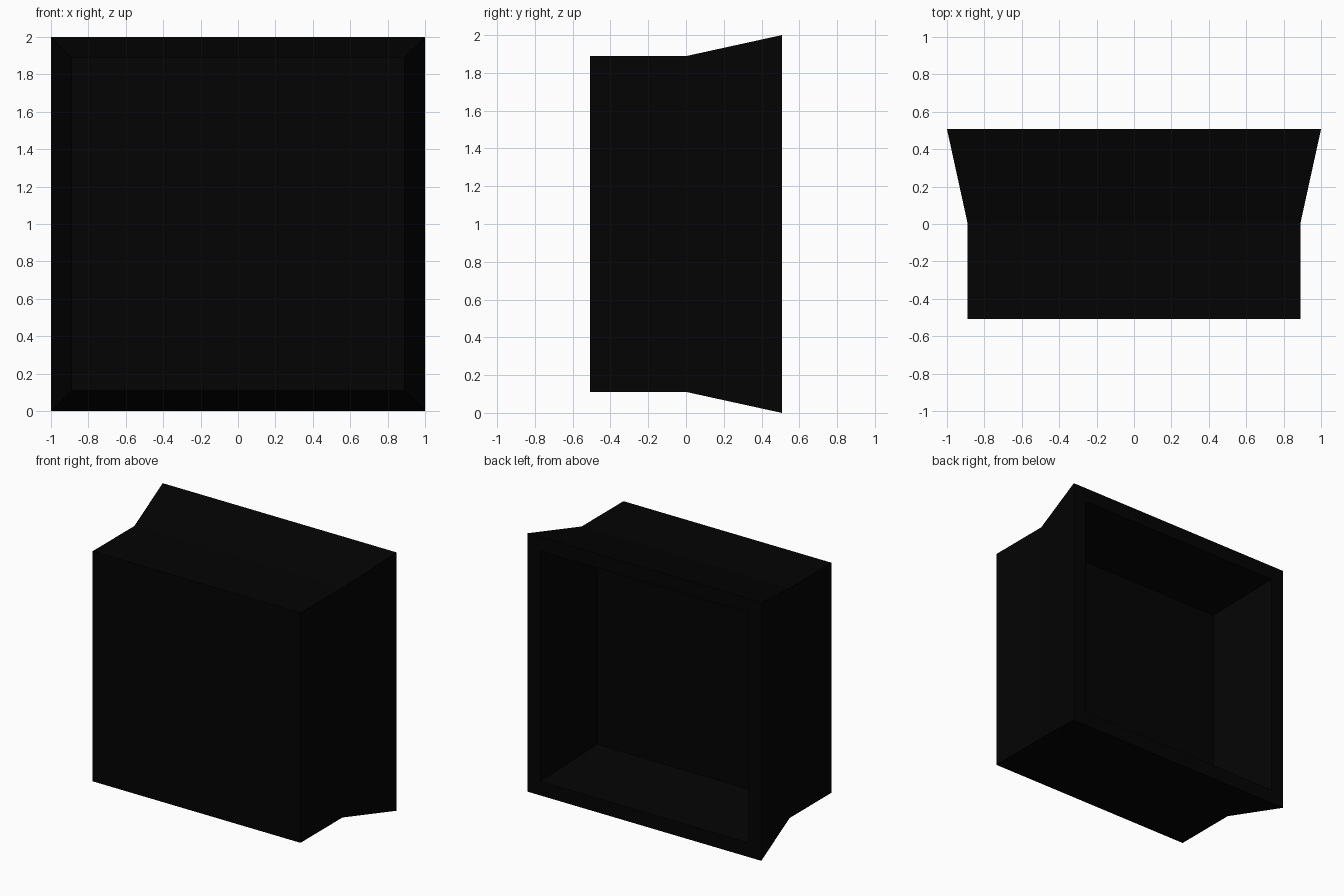
import bpy, bmesh

if "Cube" in bpy.data.objects:
    bpy.data.objects.remove(bpy.data.objects["Cube"])

# One near-black colour
mat = bpy.data.materials.new("matte black")
mat.diffuse_color = (0.001, 0.001, 0.001, 1)
mat.use_nodes = True
mat.node_tree.nodes["Principled BSDF"].inputs["Base Color"].default_value = mat.diffuse_color

# Square rings (y, half width), from the front panel, out over the flare,
# across the rear rim and into the tapering recess
RINGS = [(-0.507, 0.89), (0.005, 0.89), (0.507, 1.0), (0.507, 0.89), (-0.02, 0.775)]

bm = bmesh.new()
loops = []
for y, h in RINGS:
    loops.append([bm.verts.new((sx * h, y, 1 + sz * h))
                  for sx, sz in ((-1, -1), (1, -1), (1, 1), (-1, 1))])

# Side walls between consecutive rings
for a, b in zip(loops, loops[1:]):
    for i in range(4):
        j = (i + 1) % 4
        bm.faces.new((a[i], a[j], b[j], b[i]))

# Front panel and recessed rear panel
bm.faces.new(loops[0])
bm.faces.new(loops[-1])
bmesh.ops.recalc_face_normals(bm, faces=bm.faces)

mesh = bpy.data.meshes.new("flared_box")
bm.to_mesh(mesh)
bm.free()
mesh.materials.append(mat)
box = bpy.data.objects.new("flared_box", mesh)
bpy.context.collection.objects.link(box)
